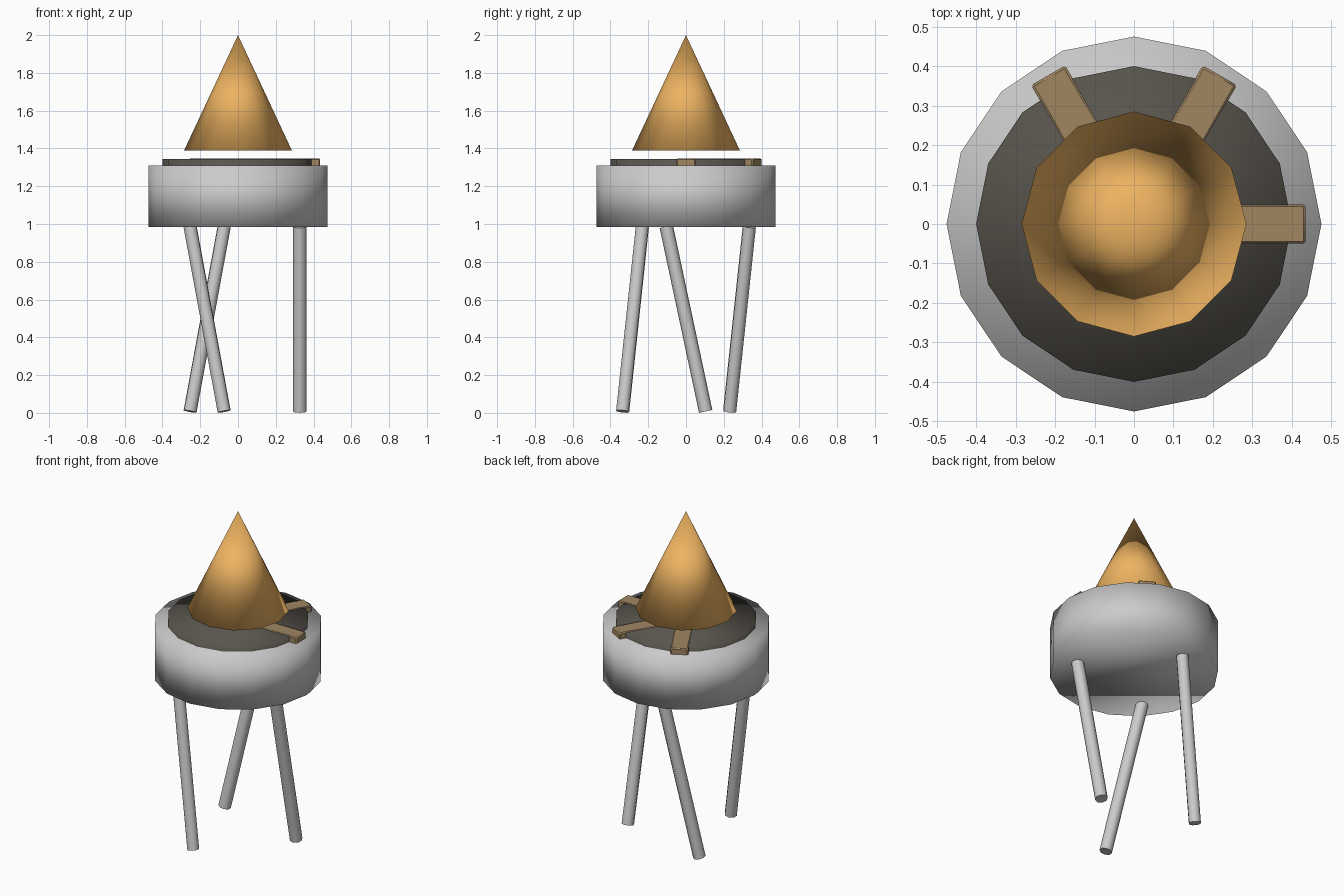
import bpy
from math import cos, sin, pi, radians

if "Cube" in bpy.data.objects:
    bpy.data.objects.remove(bpy.data.objects["Cube"])


def finish(name, color=None):
    ob = bpy.context.object
    ob.name = name
    for p in ob.data.polygons:
        p.use_smooth = True
    if color:
        mat = bpy.data.materials.new(name + "_color")
        mat.diffuse_color = (*color, 1)
        mat.use_nodes = True
        mat.node_tree.nodes["Principled BSDF"].inputs["Base Color"].default_value = mat.diffuse_color
        ob.data.materials.append(mat)
    return ob


def cylinder(name, sides, radius, z0, z1, color=None):
    bpy.ops.mesh.primitive_cylinder_add(vertices=sides, radius=radius, depth=z1 - z0,
                                        location=(0, 0, (z0 + z1) / 2))
    return finish(name, color)


# Bowl and bed of coals
cylinder("bowl", 16, 0.475, 0.985, 1.31)
cylinder("coals", 16, 0.40, 1.24, 1.343, (0.10, 0.09, 0.075))

# Flame floating above the coals
bpy.ops.mesh.primitive_cone_add(vertices=12, radius1=0.285, radius2=0, depth=0.61,
                                location=(0, 0, 1.695))
finish("flame", (0.85, 0.45, 0.12))

# Logs fanned out from the centre
for i in range(3):
    a = i * pi / 3
    bpy.ops.mesh.primitive_cube_add(size=1, location=(0.2175 * cos(a), 0.2175 * sin(a), 1.297),
                                    rotation=(0, 0, a), scale=(0.435, 0.1, 0.1))
    bpy.ops.object.transform_apply(location=False, rotation=False, scale=True)
    log = finish("log_%d" % (i + 1), (0.35, 0.24, 0.12))
    bevel = log.modifiers.new("worn_edges", "BEVEL")
    bevel.width = 0.006
    bpy.ops.object.shade_smooth_by_angle(angle=radians(30))

# Three legs, each leaning sideways around the ring
for i in range(3):
    a = i * 2 * pi / 3
    bpy.ops.mesh.primitive_cylinder_add(vertices=8, radius=0.036, depth=1.0,
                                        location=(0.327 * cos(a), 0.327 * sin(a), 0.497),
                                        rotation=(0.21, 0, a))
    finish("leg_%d" % (i + 1))
    bpy.ops.object.shade_smooth_by_angle(angle=radians(50))
